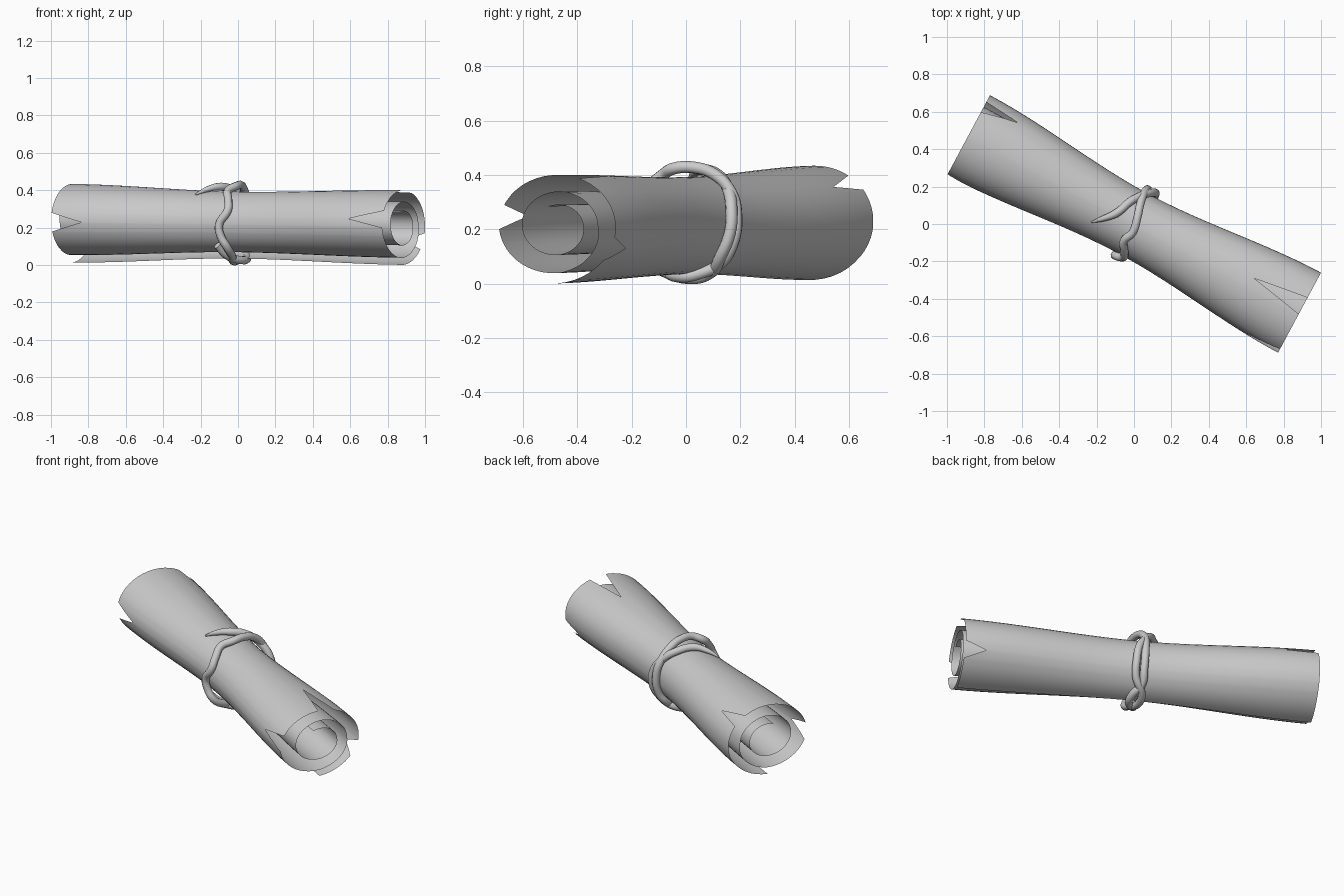
import bpy, bmesh, math
from mathutils import Vector

if "Cube" in bpy.data.objects:
    bpy.data.objects.remove(bpy.data.objects["Cube"])

ANG = math.radians(-28.2)
AX = Vector((math.cos(ANG), math.sin(ANG), 0))     # along the roll
SIDE = Vector((-math.sin(ANG), math.cos(ANG), 0))  # across the roll
HALF = 1.004


def place(u, v, w):
    return AX * u + SIDE * v + Vector((0, 0, 0.222 - 0.012 * u + w))


def interp(table, x):
    for (x0, y0), (x1, y1) in zip(table, table[1:]):
        if x <= x1:
            return y0 + (y1 - y0) * (x - x0) / (x1 - x0)
    return table[-1][1]


# Spiral: winding angle in degrees against relative radius
SPIRAL = [(-90, 1.1), (-45, 1.03), (0, 1), (180, 1), (270, .9), (360, .7),
          (450, .68), (540, .6), (630, .55), (720, .45), (832, .42)]


def paper_point(deg, u):
    f = min(abs(u), 1)
    f = f * f * (3 - 2 * f)                        # flare towards both ends
    k = interp(SPIRAL, deg)
    a = math.radians(deg)
    rw = 0.17 + (0.02 if u > 0 else 0.03) * f
    return place(u, k * (0.178 + 0.065 * f) * math.cos(a), k * rw * math.sin(a))


# Torn notches in the outer layer: start, tip, end angle, depth
RIGHT = [(-40, -25, -12, .12), (68, 78, 92, .3), (155, 169, 183, .21)]
LEFT = [(34, 39, 55, .2), (167, 181, 196, .18)]


def edge(notches, deg):
    for a, t, b, d in notches:
        if a < deg < b:
            return HALF - d * interp([(a, 0), (t, 1), (b, 0)], deg)
    return HALF


# Paper sheet: a grid wound along the spiral
angles = set(range(-90, 833, 8)) | {832}
for n in RIGHT + LEFT:
    angles |= set(n[:3])
angles = sorted(angles)
ROWS = 24
bm = bmesh.new()
cols = []
for d in angles:
    lo, hi = -edge(LEFT, d), edge(RIGHT, d)
    cols.append([bm.verts.new(paper_point(d, lo + (hi - lo) * i / ROWS))
                 for i in range(ROWS + 1)])
for a, b in zip(cols, cols[1:]):
    for i in range(ROWS):
        f = bm.faces.new((a[i], a[i + 1], b[i + 1], b[i]))
        f.smooth = True
bmesh.ops.recalc_face_normals(bm, faces=bm.faces)
me = bpy.data.meshes.new("paper_roll")
bm.to_mesh(me)
bm.free()
bpy.context.collection.objects.link(bpy.data.objects.new("paper_roll", me))

# Cord: along-roll position, angle, lift above the paper, thickness factor
CORD = [(-.205, 122, .008, .2), (-.16, 106, .016, .7), (-.11, 88, .024, 1),
        (-.075, 62, .026, 1), (-.03, 38, .026, 1), (.01, 15, .024, 1),
        (.025, -10, .022, 1), (.02, -40, .022, 1), (-.025, -65, .03, 1),
        (-.025, -90, .03, 1), (.015, -120, .022, 1), (.02, -142, .03, 1),
        (-.005, -160, .022, 1), (-.01, -178, .018, 1), (.035, -202, .018, 1),
        (.02, -222, .022, 1), (-.005, -240, .03, 1), (.015, -258, .034, 1),
        (0, -280, .036, 1), (-.02, -300, .036, 1), (-.03, -325, .03, 1),
        (-.025, -350, .022, 1), (-.02, -385, .022, 1), (-.02, -410, .024, 1),
        (.02, -430, .024, 1), (.03, -450, .024, 1), (-.015, -480, .024, 1),
        (-.04, -503, .022, .9)]
cu = bpy.data.curves.new("cord", 'CURVE')
cu.dimensions = '3D'
cu.bevel_depth = 0.022
cu.bevel_resolution = 3
cu.resolution_u = 5
cu.use_fill_caps = True
sp = cu.splines.new('BEZIER')
sp.bezier_points.add(len(CORD) - 1)
for p, (u, deg, lift, r) in zip(sp.bezier_points, CORD):
    a = math.radians(deg)
    p.co = place(u, (0.178 + lift) * math.cos(a), (0.172 + lift) * math.sin(a))
    p.radius = r
    p.handle_left_type = p.handle_right_type = 'AUTO'
sp.use_smooth = True
bpy.context.collection.objects.link(bpy.data.objects.new("tie_cord", cu))
